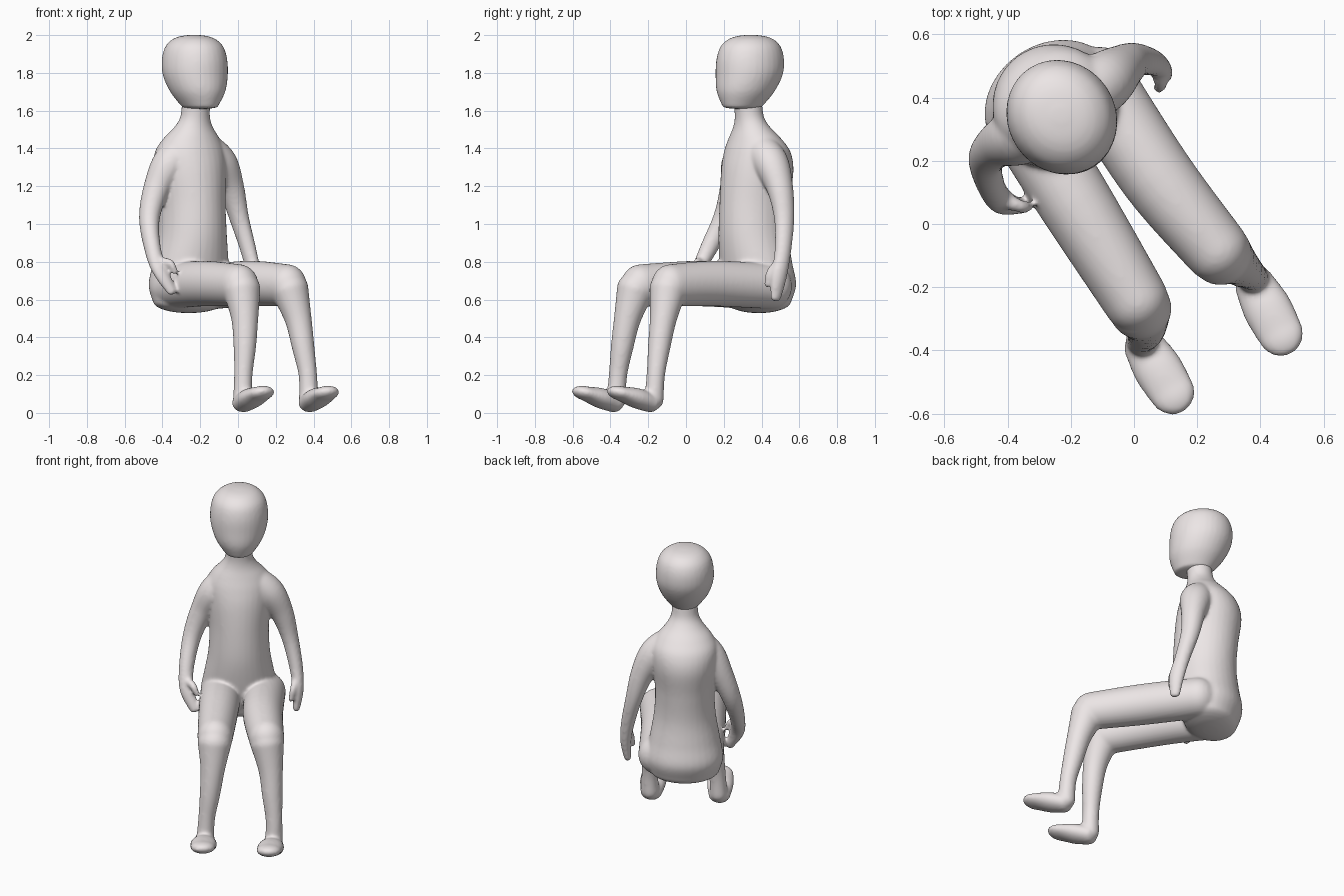
import bpy, bmesh
from math import sin, cos, pi, radians
from mathutils import Vector

if "Cube" in bpy.data.objects:
    bpy.data.objects.remove(bpy.data.objects["Cube"])

TURN = radians(34)                                  # figure is turned about z
SIDE = Vector((cos(TURN), sin(TURN), 0))
FWD = Vector((sin(TURN), -cos(TURN), 0))
AXIS = Vector((-0.23, 0.34, 0))                     # vertical line through the neck
N = 32

skin = bpy.data.materials.new("pale_skin")
skin.diffuse_color = (0.84, 0.79, 0.79, 1)
skin.use_nodes = True
skin.node_tree.nodes["Principled BSDF"].inputs["Base Color"].default_value = skin.diffuse_color


def catmull(a, b, c, d, t):
    return 0.5 * (2*b + (c-a)*t + (2*a-5*b+4*c-d)*t*t + (3*b-a-3*c+d)*t**3)


def tube(bm, pts, cap=(1, 1), flat=False, side=SIDE, steps=6):
    """Closed smooth tube through (x, y, z, side radius, other radius) points."""
    n = len(pts)
    rows = []
    for i in range(n - 1):
        q = [pts[max(i-1, 0)], pts[i], pts[i+1], pts[min(i+2, n-1)]]
        for s in range(steps):
            rows.append([catmull(*[p[k] for p in q], s/steps) for k in range(5)])
    rows.append(list(pts[-1]))
    pos = [Vector(r[:3]) for r in rows]
    frames = []
    for i, r in enumerate(rows):
        t = (pos[min(i+1, len(pos)-1)] - pos[max(i-1, 0)]).normalized()
        if flat:
            t = Vector((0, 0, 1 if t.z > 0 else -1))
        u = (side - t*side.dot(t)).normalized()
        frames.append((pos[i], t, u, t.cross(u), r[3], r[4]))

    # rounded ends
    def ends(f, sign, k):
        p, t, u, v, a, b = f
        return [(p + t*sign*k*min(a, b)*sin(w), t, u, v, a*cos(w), b*cos(w))
                for w in [pi/2*j/6*0.97 for j in range(1, 7)]]
    frames = ends(frames[0], -1, cap[0])[::-1] + frames + ends(frames[-1], 1, cap[1])
    rings = [[bm.verts.new(p + u*a*cos(2*pi*j/N) + v*b*sin(2*pi*j/N)) for j in range(N)]
             for p, t, u, v, a, b in frames]
    for A, B in zip(rings, rings[1:]):
        for j in range(N):
            bm.faces.new((A[j], A[(j+1) % N], B[(j+1) % N], B[j]))
    bm.faces.new(rings[0][::-1])
    bm.faces.new(rings[-1])


def column(rows):
    """Upright sections (z, forward offset, half width, half depth) to tube points."""
    return [(*(AXIS + FWD*f + Vector((0, 0, z))), a, b) for z, f, a, b in rows]


def finish(name, bm, voxel, smooth):
    bmesh.ops.recalc_face_normals(bm, faces=bm.faces)
    me = bpy.data.meshes.new(name)
    bm.to_mesh(me)
    bm.free()
    me.materials.append(skin)
    ob = bpy.data.objects.new(name, me)
    bpy.context.collection.objects.link(ob)
    m = ob.modifiers.new("blend", 'REMESH')
    m.mode, m.voxel_size, m.use_smooth_shade = 'VOXEL', voxel, True
    s = ob.modifiers.new("soften", 'SMOOTH')
    s.factor, s.iterations = 0.5, smooth
    for p in me.polygons:
        p.use_smooth = True
    return ob


# head
bm = bmesh.new()
tube(bm, column([(1.622, .05, .088, .112), (1.70, .03, .140, .158), (1.79, .007, .168, .182),
                 (1.87, 0, .168, .184), (1.935, -.002, .151, .166), (1.974, -.004, .116, .130),
                 (1.993, -.004, .075, .083), (2.0, -.004, .03, .033)]),
     cap=(.15, .05), flat=True)
finish("head", bm, .010, 5)

# neck, torso and pelvis
bm = bmesh.new()
tube(bm, column([(.59, -.055, .205, .155), (.68, -.055, .225, .185), (.80, -.035, .205, .187),
                 (.95, -.02, .180, .187), (1.12, -.028, .175, .190), (1.28, -.045, .192, .192),
                 (1.38, -.045, .192, .170), (1.45, -.03, .158, .133), (1.51, -.01, .108, .096),
                 (1.565, .005, .080, .077), (1.64, .015, .075, .076)]), cap=(.4, .1), flat=True)

# thighs
for hip, mid, knee in (((-.35, .33), (-.19, .075), (.005, -.24)),
                       ((-.12, .45), (.07, .155), (.26, -.08))):
    tube(bm, [(*hip, .67, .120, .120), (*mid, .685, .118, .121), (*knee, .675, .104, .112)],
         cap=(.9, 1))

# shins and feet
RADII = (.100, .072, .060, .049, .052)
HEIGHT = (.65, .50, .35, .20, .07)
for shin, heel, ball in (
        (((.02, -.268), (.036, -.310), (.036, -.338), (.028, -.36), (.025, -.37)),
         (.027, -.38), (.118, -.528)),
        (((.275, -.095), (.318, -.12), (.345, -.142), (.370, -.16), (.375, -.17)),
         (.379, -.187), (.462, -.343))):
    tube(bm, [(*p, z, r, r) for p, z, r in zip(shin, HEIGHT, RADII)])
    mid = [(h + b)/2 for h, b in zip(heel, ball)]
    tube(bm, [(*heel, .052, .064, .050), (*mid, .079, .078, .053), (*ball, .102, .074, .038)],
         cap=(.9, 2.1))

# arms with palm and thumb
tube(bm, [(-.275, .325, 1.405, .085, .09), (-.36, .28, 1.32, .092, .095),
          (-.430, .25, 1.19, .071, .072), (-.469, .20, 1.03, .055, .058),
          (-.450, .115, .86, .044, .046), (-.410, .065, .75, .044, .032),
          (-.350, .056, .645, .030, .022)], side=Vector((.6, .5, .6)))
tube(bm, [(-.41, .075, .80, .026, .026), (-.358, .055, .792, .021, .021),
          (-.336, .055, .75, .018, .018)])
tube(bm, [(-.175, .39, 1.405, .085, .09), (-.095, .45, 1.32, .092, .095),
          (-.036, .497, 1.19, .069, .072), (.007, .520, 1.03, .050, .056),
          (.058, .512, .85, .040, .046), (.086, .492, .72, .032, .046),
          (.085, .475, .61, .022, .032)])
tube(bm, [(.076, .485, .79, .024, .024), (.084, .442, .74, .020, .020),
          (.078, .430, .68, .017, .017)])

finish("seated_body", bm, .009, 12)
